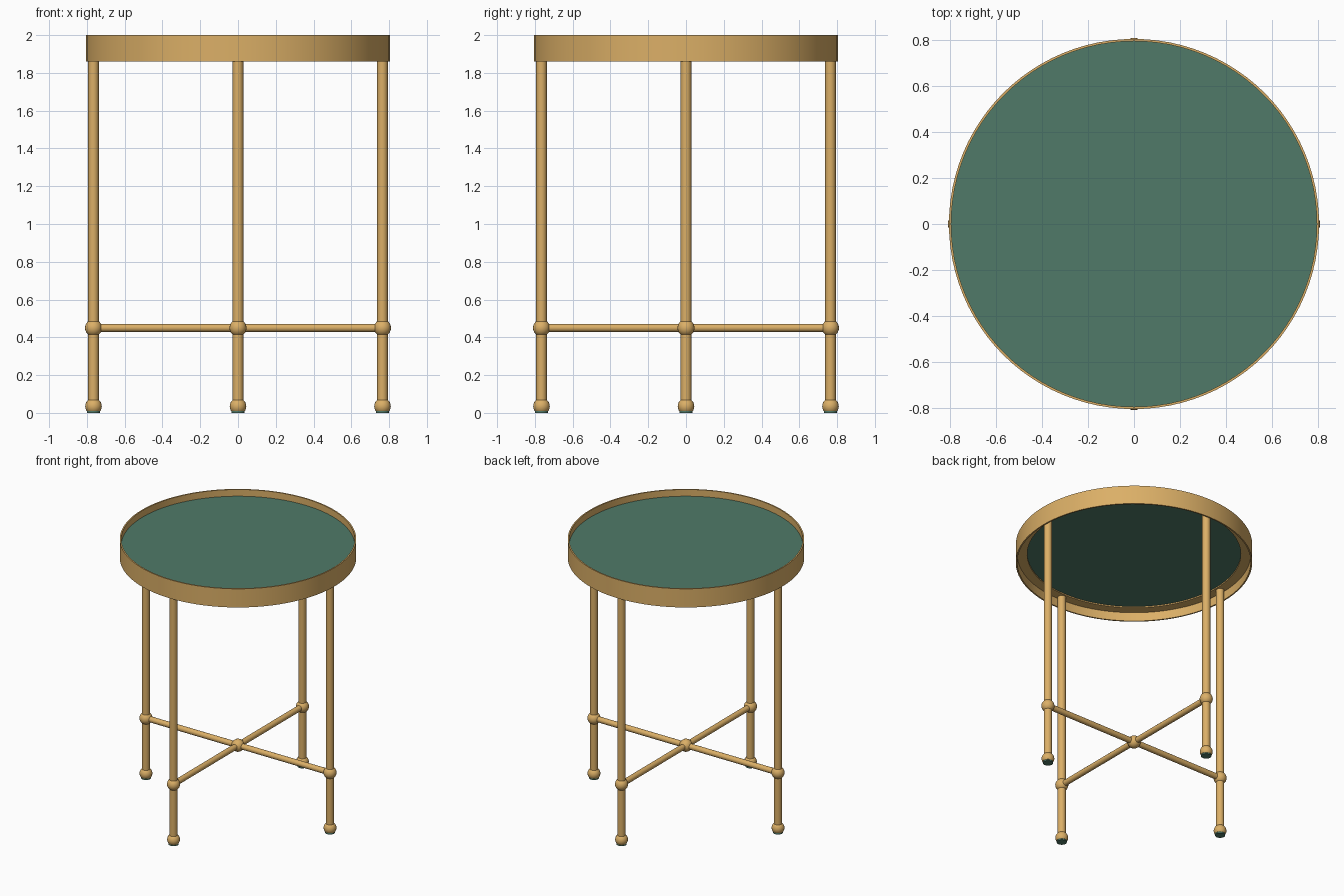
import bpy, bmesh, math
from mathutils import Vector, Matrix

cube = bpy.data.objects.get("Cube")
if cube:
    bpy.data.objects.remove(cube, do_unlink=True)


def material(name, rgb):
    m = bpy.data.materials.new(name)
    m.use_nodes = True
    m.diffuse_color = (*rgb, 1)
    m.node_tree.nodes["Principled BSDF"].inputs["Base Color"].default_value = (*rgb, 1)
    return m


BRASS = material("brass", (0.71, 0.43, 0.135))
GREEN = material("muted_green", (0.08, 0.195, 0.14))

LEG_R = 0.765      # distance of the legs from the centre
BAR_Z = 0.45       # height of the cross bars


def finish(name, bm, mat):
    bmesh.ops.recalc_face_normals(bm, faces=bm.faces)
    mesh = bpy.data.meshes.new(name)
    bm.to_mesh(mesh)
    bm.free()
    obj = bpy.data.objects.new(name, mesh)
    bpy.context.collection.objects.link(obj)
    mesh.materials.append(mat)
    bpy.ops.object.select_all(action='DESELECT')
    obj.select_set(True)
    bpy.context.view_layer.objects.active = obj
    bpy.ops.object.shade_smooth_by_angle(angle=math.radians(40))
    return obj


def ring(name, inner, outer, z0, z1, mat, steps=96):
    """Spin a rectangular section round the z axis."""
    bm = bmesh.new()
    pts = [(inner, z0), (outer, z0), (outer, z1), (inner, z1)]
    vs = [bm.verts.new((r, 0, z)) for r, z in pts]
    es = [bm.edges.new((vs[i], vs[(i + 1) % 4])) for i in range(4)]
    bmesh.ops.spin(bm, geom=vs + es, cent=(0, 0, 0), axis=(0, 0, 1),
                   angle=math.tau, steps=steps, use_merge=True)
    bmesh.ops.remove_doubles(bm, verts=bm.verts, dist=1e-5)
    return finish(name, bm, mat)


def rod(name, a, b, radius, mat, sides=20):
    a, b = Vector(a), Vector(b)
    d = b - a
    turn = d.to_track_quat('Z', 'Y').to_matrix().to_4x4()
    bm = bmesh.new()
    bmesh.ops.create_cone(bm, cap_ends=True, segments=sides, radius1=radius,
                          radius2=radius, depth=d.length,
                          matrix=Matrix.Translation((a + b) / 2) @ turn)
    return finish(name, bm, mat)


def ball(name, centre, radius, mat, cut_z=None):
    """Ball joint, optionally cut flat at the bottom."""
    bm = bmesh.new()
    bmesh.ops.create_uvsphere(bm, u_segments=20, v_segments=12, radius=radius,
                              matrix=Matrix.Translation(centre))
    if cut_z is not None:
        geom = bm.verts[:] + bm.edges[:] + bm.faces[:]
        cut = bmesh.ops.bisect_plane(bm, geom=geom, plane_co=(0, 0, cut_z),
                                     plane_no=(0, 0, -1), clear_outer=True)
        rim = [e for e in cut["geom_cut"] if isinstance(e, bmesh.types.BMEdge)]
        bmesh.ops.contextual_create(bm, geom=rim)
    return finish(name, bm, mat)


# Tray: rim band, supporting ledge and inset top
ring("tray_rim", 0.795, 0.805, 1.86, 2.0, BRASS)
ring("tray_ledge", 0.727, 0.796, 1.925, 1.936, BRASS)
rod("table_top", (0, 0, 1.934), (0, 0, 1.95), 0.795, GREEN, 96)

# Four legs with joints, feet and floor pads
for side, (dx, dy) in {"left": (1, 0), "right": (-1, 0),
                       "front": (0, -1), "back": (0, 1)}.items():
    x, y = dx * LEG_R, dy * LEG_R
    rod(side + "_leg", (x, y, 0.03), (x, y, 1.93), 0.028, BRASS)
    ball(side + "_joint", (x, y, BAR_Z), 0.045, BRASS)
    ball(side + "_foot", (x, y, 0.035), 0.044, BRASS, cut_z=0.01)
    rod(side + "_floor_pad", (x, y, 0), (x, y, 0.012), 0.035, GREEN)

# Crossed stretcher bars and their centre joint
rod("side_cross_bar", (-LEG_R, 0, BAR_Z), (LEG_R, 0, BAR_Z), 0.021, BRASS)
rod("depth_cross_bar", (0, -LEG_R, BAR_Z), (0, LEG_R, BAR_Z), 0.021, BRASS)
ball("centre_joint", (0, 0, BAR_Z), 0.045, BRASS)
